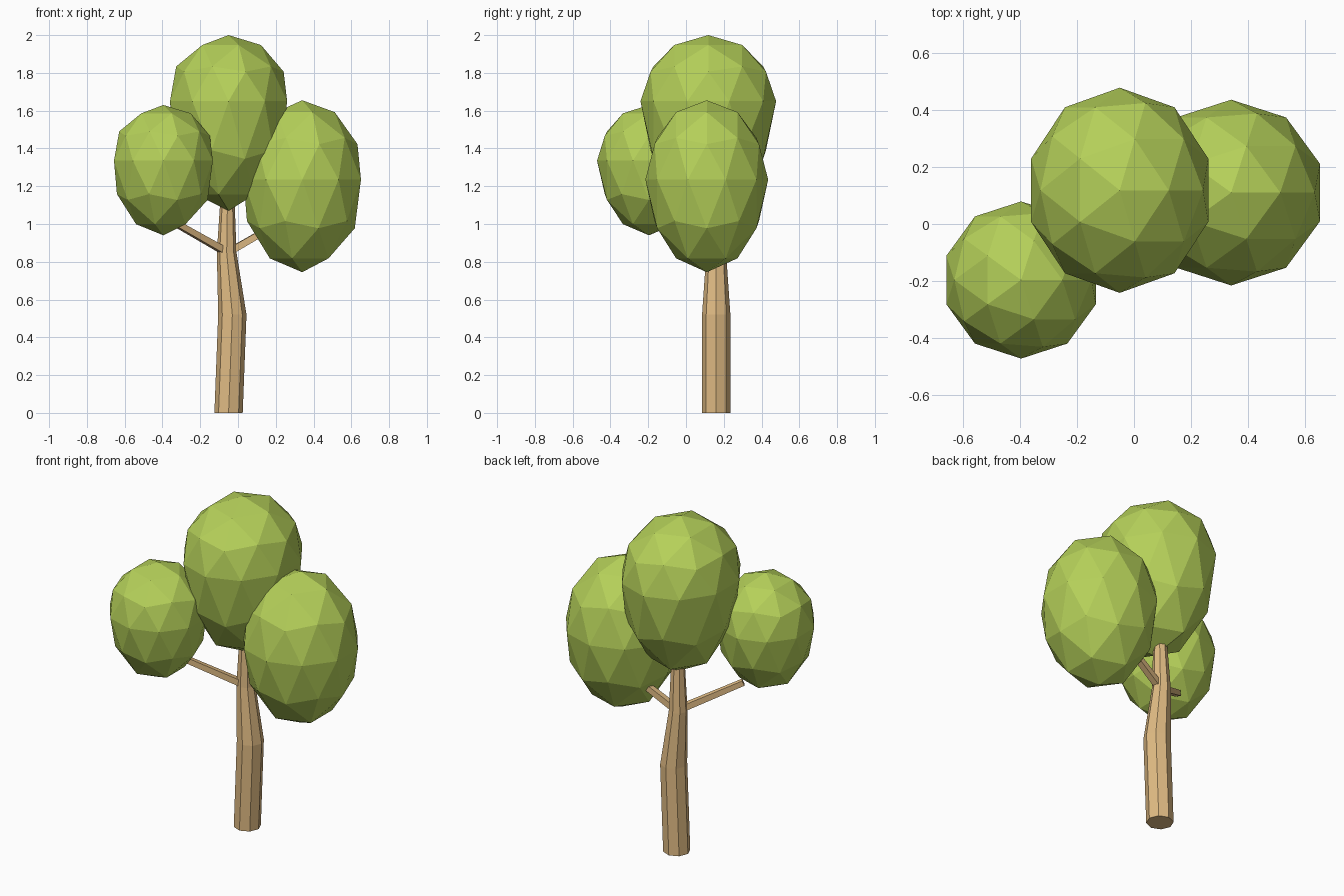
import bpy, bmesh
from math import cos, sin, pi
from mathutils import Vector

if "Cube" in bpy.data.objects:
    bpy.data.objects.remove(bpy.data.objects["Cube"])


def material(name, color):
    m = bpy.data.materials.new(name)
    m.diffuse_color = (*color, 1)
    m.use_nodes = True
    m.node_tree.nodes["Principled BSDF"].inputs["Base Color"].default_value = m.diffuse_color
    return m


LEAF = material("leaf_green", (0.46, 0.63, 0.10))
WOOD = material("wood_tan", (0.75, 0.50, 0.23))


def finish(bm, name, mat):
    bmesh.ops.recalc_face_normals(bm, faces=bm.faces[:])
    mesh = bpy.data.meshes.new(name)
    bm.to_mesh(mesh)
    bm.free()
    mesh.materials.append(mat)
    bpy.context.collection.objects.link(bpy.data.objects.new(name, mesh))


def crown(name, center, rx, ry, up, down):
    """Faceted ball whose lower half is stretched into an egg."""
    bm = bmesh.new()
    bmesh.ops.create_icosphere(bm, subdivisions=2, radius=1)
    for v in bm.verts:
        x, y, z = v.co
        v.co = Vector(center) + Vector((x * rx, y * ry, z * (up if z > 0 else down)))
    finish(bm, name, LEAF)


def limb(name, stations, sides, level=False, turn=0):
    """Tapered tube through (point, radius) stations."""
    bm = bmesh.new()
    axis = Vector(stations[-1][0]) - Vector(stations[0][0])
    if level:
        u, w = Vector((1, 0, 0)), Vector((0, 1, 0))
    else:
        u = axis.cross(Vector((0, 0, 1))).normalized()
        w = u.cross(axis).normalized()
    rings = []
    for p, r in stations:
        angles = [turn + 2 * pi * i / sides for i in range(sides)]
        rings.append([bm.verts.new(Vector(p) + r * (u * cos(a) + w * sin(a))) for a in angles])
    for a, b in zip(rings, rings[1:]):
        for i in range(sides):
            j = (i + 1) % sides
            bm.faces.new((a[i], a[j], b[j], b[i]))
    bm.faces.new(rings[0])
    bm.faces.new(rings[-1])
    finish(bm, name, WOOD)


# Foliage
crown("crown_top", (-0.05, 0.118, 1.65), 0.326, 0.359, 0.35, 0.58)
crown("crown_left", (-0.395, -0.196, 1.335), 0.275, 0.275, 0.295, 0.395)
crown("crown_right", (0.34, 0.11, 1.235), 0.327, 0.325, 0.42, 0.49)

# Trunk, bent at two heights
limb("trunk", [((-0.05, 0.16, 0), 0.075), ((-0.03, 0.16, 0.52), 0.075),
               ((-0.06, 0.16, 0.85), 0.052), ((-0.055, 0.155, 1.18), 0.035)], 8, level=True)

# Side branches
limb("branch_left", [((-0.05, 0.16, 0.845), 0.026), ((-0.35, -0.045, 1.015), 0.022)], 4, turn=pi / 4)
limb("branch_right", [((-0.06, 0.16, 0.845), 0.026), ((0.13, 0.19, 0.955), 0.024)], 4, turn=pi / 4)
